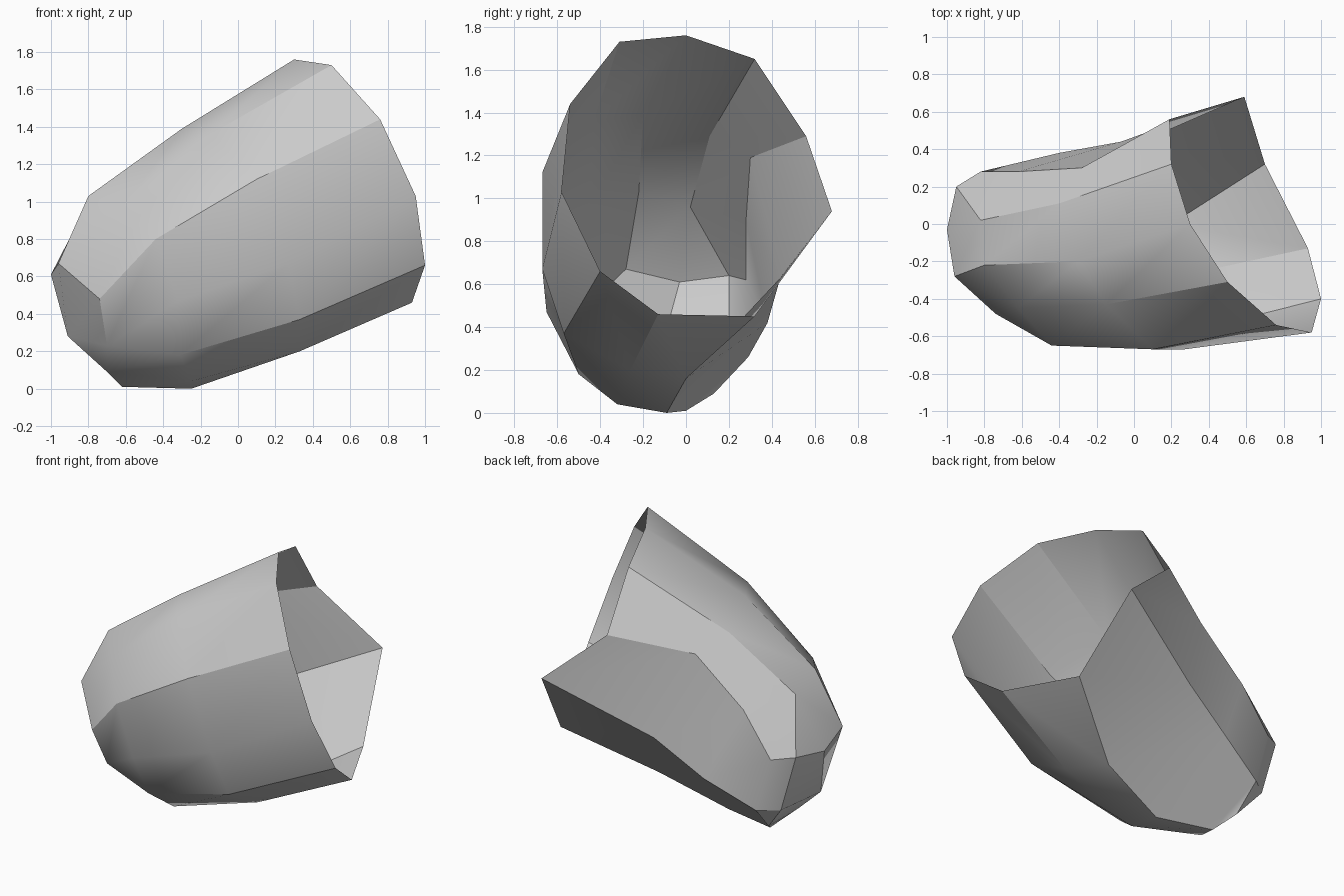
import bpy, bmesh
from math import radians

default_cube = bpy.data.objects.get("Cube")
if default_cube:
    bpy.data.objects.remove(default_cube, do_unlink=True)

# Each rail runs from the open rim, over the waist, to the shoulder of the closed end
rails = {
    "crest": [(.3, 0, 1.76), (-.3, -.2, 1.39), (-.8, -.22, 1.03)],
    "upper_front": [(.5, -.31, 1.73), (-.15, -.43, 1.36), (-.62, -.45, .97)],
    "front": [(.76, -.54, 1.44), (.1, -.67, 1.12), (-.44, -.65, .8)],
    "lower_front": [(.95, -.58, 1.03), (.27, -.67, .67), (-.32, -.65, .47)],
    "front_keel": [(1, -.4, .66), (.33, -.57, .37), (-.31, -.5, .18)],
    "keel": [(.93, -.13, .46), (.33, -.26, .2), (-.25, -.32, .04)],
    "back_keel": [(.7, .32, .45), (.2, 0, .16), (-.25, -.09, 0)],
    "back_ridge": [(.59, .68, .94), (-.07, .44, .63), (-.4, .38, .42)],
    "back_hollow": [(.19, .56, 1.29), (-.28, .3, 1.19), (-.62, .28, .9)],
    "upper_back": [(.2, .32, 1.65), (-.4, .11, 1.29), (-.82, .02, .96)],
}

# Corner points of the blunt closed end
tip = {
    "brow": (-.96, -.28, .67), "nose": (-1, -.03, .61), "temple": (-.95, .2, .64),
    "cheek": (-.82, .28, .62), "jaw": (-.72, .29, .26), "heel": (-.62, 0, .01),
    "sole": (-.7, -.2, .09), "chin": (-.7, -.38, .23), "side": (-.74, -.48, .48),
    "low_nose": (-.91, -.12, .28), "low_back": (-.84, .2, .26), "heel_back": (-.7, .13, .09),
}

# Which tip corner each rail meets, in rail order
landing = ["brow", "brow", "side", "chin", "chin", "sole", "heel", "jaw", "cheek", "temple"]

# Facets closing the tip
facets = [
    "brow nose low_nose side", "side low_nose chin", "chin low_nose sole",
    "sole low_nose low_back heel_back", "sole heel_back heel",
    "heel heel_back jaw", "heel_back low_back jaw",
    "jaw low_back temple cheek", "nose temple low_back low_nose",
]


def add_face(bm, corners):
    """Add a face, merging repeated corners."""
    unique = list(dict.fromkeys(corners))
    if len(unique) > 2:
        bm.faces.new(unique)


def build_shell():
    bm = bmesh.new()
    lines = [[bm.verts.new(p) for p in rail] for rail in rails.values()]
    end = {name: bm.verts.new(p) for name, p in tip.items()}

    # Side wall between neighbouring rails
    for i, line in enumerate(lines):
        j = (i + 1) % len(lines)
        other = lines[j]
        for k in range(len(line) - 1):
            add_face(bm, [line[k], other[k], other[k + 1], line[k + 1]])
        here, there = end[landing[i]], end[landing[j]]
        if landing[i] == "temple":
            # The nose sits between the last and first rails
            add_face(bm, [line[-1], other[-1], there, end["nose"]])
            add_face(bm, [line[-1], end["nose"], here])
        else:
            add_face(bm, [line[-1], other[-1], there, here])

    # Closed tip
    for facet in facets:
        add_face(bm, [end[name] for name in facet.split()])

    bmesh.ops.recalc_face_normals(bm, faces=bm.faces[:])
    mesh = bpy.data.meshes.new("open_shell")
    bm.to_mesh(mesh)
    bm.free()
    shell = bpy.data.objects.new("open_shell", mesh)
    bpy.context.collection.objects.link(shell)
    return shell


def make_material(name, colour):
    material = bpy.data.materials.new(name)
    material.use_nodes = True
    material.diffuse_color = colour
    material.node_tree.nodes["Principled BSDF"].inputs["Base Color"].default_value = colour
    return material


shell = build_shell()
shell.data.materials.append(make_material("plain_grey", (.6, .6, .6, 1)))

# Soft facets with the strong creases kept
bpy.ops.object.select_all(action="DESELECT")
shell.select_set(True)
bpy.context.view_layer.objects.active = shell
bpy.ops.object.shade_smooth_by_angle(angle=radians(30))
